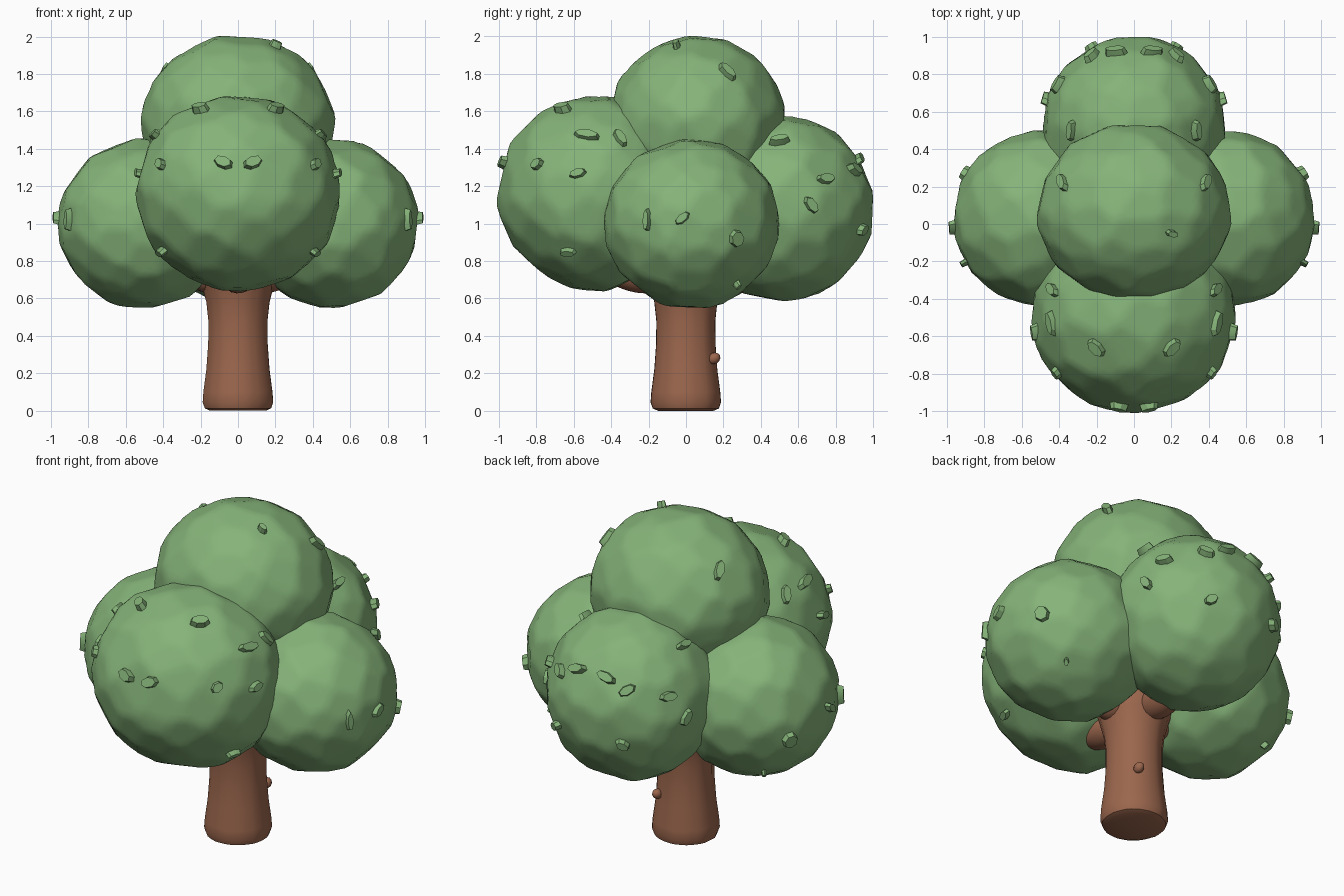
import bpy, bmesh, math, random
from mathutils import Vector, Matrix

if "Cube" in bpy.data.objects:
    bpy.data.objects.remove(bpy.data.objects["Cube"])

random.seed(7)


def material(name, rgb):
    m = bpy.data.materials.new(name)
    m.diffuse_color = (*rgb, 1)
    m.use_nodes = True
    m.node_tree.nodes["Principled BSDF"].inputs["Base Color"].default_value = m.diffuse_color
    return m


GREEN = material("leaf green", (0.235, 0.45, 0.19))
BROWN = material("bark brown", (0.33, 0.135, 0.075))


def finish(bm, name, mat, angle=40):
    me = bpy.data.meshes.new(name)
    bmesh.ops.recalc_face_normals(bm, faces=bm.faces)
    bm.to_mesh(me)
    bm.free()
    me.materials.append(mat)
    ob = bpy.data.objects.new(name, me)
    bpy.context.collection.objects.link(ob)
    bpy.ops.object.select_all(action='DESELECT')
    ob.select_set(True)
    bpy.context.view_layer.objects.active = ob
    bpy.ops.object.shade_smooth_by_angle(angle=math.radians(angle))
    return ob


def facet_planes(n):
    """Jittered, evenly spread directions with slightly varied depths."""
    planes = []
    for i in range(n):
        z = 1 - 2 * (i + 0.5) / n
        a = i * 2.39996
        r = math.sqrt(1 - z * z)
        d = Vector((r * math.cos(a), r * math.sin(a), z))
        d += Vector([random.uniform(-0.1, 0.1) for _ in range(3)])
        planes.append((d.normalized(), random.uniform(0.97, 0.995)))
    return planes


def surface(blob, d):
    """Point of the ellipsoid in direction d from its centre."""
    c, r = blob
    k = math.sqrt(sum((d[i] / r[i]) ** 2 for i in range(3)))
    return Vector(c) + d / k


def foliage(name, blob, flip=1):
    c, r = blob
    planes = facet_planes(105)
    bm = bmesh.new()
    bmesh.ops.create_icosphere(bm, subdivisions=5, radius=1)
    for v in bm.verts:
        d = v.co.normalized()
        k = min([h / d.dot(n) for n, h in planes if d.dot(n) > 0.7] + [1.02])
        v.co = Vector([c[i] + r[i] * d[i] * k for i in range(3)])
    return finish(bm, name, GREEN)


def chip(name, blob, target, length, width, roll):
    """Small raised leaf lying on the foliage surface."""
    d = (Vector(target) - Vector(blob[0])).normalized()
    p = surface(blob, d)
    n = Vector([(p[i] - blob[0][i]) / blob[1][i] ** 2 for i in range(3)]).normalized()
    rot = n.to_track_quat('Z', 'Y').to_matrix().to_4x4()
    bm = bmesh.new()
    bmesh.ops.create_cone(bm, cap_ends=True, segments=7, radius1=0.5,
                          radius2=0.46, depth=0.05)
    bmesh.ops.bevel(bm, geom=[e for e in bm.edges if all(v.co.z > 0 for v in e.verts)],
                    offset=0.04, segments=1, affect='EDGES')
    m = (Matrix.Translation(p) @ rot @ Matrix.Rotation(math.radians(roll), 4, 'Z')
         @ Matrix.Diagonal((length, width, 1, 1)))
    bmesh.ops.transform(bm, matrix=m, verts=bm.verts)
    finish(bm, name, GREEN, 30)


# Foliage balls: centre and radii
BLOBS = {
    "front": ((0, -0.485, 1.165), (0.545, 0.52, 0.52)),
    "back": ((0, 0.52, 1.08), (0.49, 0.485, 0.497)),
    "top": ((0, 0.06, 1.53), (0.515, 0.475, 0.475)),
    "right": ((0.5, 0.03, 1.0), (0.467, 0.468, 0.45)),
    "left": ((-0.5, 0.03, 1.0), (0.467, 0.468, 0.45)),
}
for key, blob in BLOBS.items():
    foliage(key + "_foliage", blob)

# Raised leaves, repeated on both sides: ball, point, length, width, roll
LEAVES = [
    ("front", (0.08, -0.98, 1.33), 0.11, 0.07, 20),
    ("front", (0.20, -0.66, 1.61), 0.12, 0.07, 0),
    ("front", (0.41, -0.36, 1.44), 0.06, 0.12, 20),
    ("front", (0.44, -0.53, 1.47), 0.06, 0.15, 80),
    ("front", (0.42, -0.80, 1.32), 0.08, 0.06, 40),
    ("front", (0.53, -0.58, 1.27), 0.10, 0.05, 15),
    ("front", (0.41, -0.63, 0.85), 0.10, 0.05, 0),
    ("right", (0.91, -0.21, 1.02), 0.04, 0.13, 0),
    ("right", (0.97, -0.02, 1.03), 0.10, 0.05, 40),
    ("right", (0.90, 0.27, 0.92), 0.09, 0.10, 20),
    ("right", (0.72, 0.27, 0.68), 0.03, 0.05, 0),
    ("back", (0.32, 0.50, 1.43), 0.12, 0.05, 10),
    ("back", (0.43, 0.76, 1.25), 0.11, 0.06, 0),
    ("back", (0.47, 0.67, 1.10), 0.06, 0.11, 35),
    ("back", (0.24, 0.92, 1.30), 0.06, 0.11, 60),
    ("back", (0.10, 0.93, 1.35), 0.13, 0.06, 20),
    ("back", (0.22, 0.93, 0.97), 0.09, 0.06, 30),
    ("top", (0.38, 0.22, 1.81), 0.06, 0.13, 30),
]
for i, (key, t, l, w, roll) in enumerate(LEAVES):
    chip(f"leaf_{i}_a", BLOBS[key], t, l, w, roll)
    other = {"right": "left"}.get(key, key)
    chip(f"leaf_{i}_b", BLOBS[other], (-t[0], t[1], t[2]), l, w, -roll)
chip("leaf_crown", BLOBS["top"], (0.2, -0.05, 1.95), 0.04, 0.07, 20)

# Trunk: turned profile of radius and height, lightly grooved
PROFILE = [(0.15, 0.0), (0.178, 0.012), (0.19, 0.045), (0.186, 0.1), (0.17, 0.22),
           (0.16, 0.36), (0.159, 0.48), (0.17, 0.58), (0.193, 0.67), (0.22, 0.76),
           (0.2, 0.9)]
N = 40
groove = [random.uniform(0.98, 1.01) for _ in range(N)]
bm = bmesh.new()
rings = [[bm.verts.new((r * groove[i] * math.cos(2 * math.pi * i / N),
                        r * groove[i] * math.sin(2 * math.pi * i / N), z))
          for i in range(N)] for r, z in PROFILE]
for a, b in zip(rings, rings[1:]):
    for i in range(N):
        j = (i + 1) % N
        bm.faces.new((a[i], a[j], b[j], b[i]))
bm.faces.new(rings[0])
bm.faces.new(rings[-1])
finish(bm, "trunk", BROWN)


def lump(name, centre, radii, tilt=0, subdiv=3):
    bm = bmesh.new()
    bmesh.ops.create_icosphere(bm, subdivisions=subdiv, radius=1)
    m = (Matrix.Translation(centre) @ Matrix.Rotation(tilt, 4, 'X')
         @ Matrix.Diagonal((*radii, 1)))
    bmesh.ops.transform(bm, matrix=m, verts=bm.verts)
    finish(bm, name, BROWN)


# Rounded branch stubs under the front and back foliage, and a bark knot
lump("front_branch", (0, -0.25, 0.73), (0.1, 0.2, 0.1), -0.15)
lump("back_branch", (0, 0.25, 0.72), (0.1, 0.19, 0.1), 0.15)
lump("side_branch_right", (0.16, 0, 0.74), (0.12, 0.1, 0.11))
lump("side_branch_left", (-0.16, 0, 0.74), (0.12, 0.1, 0.11))
lump("bark_knot", (0.09, 0.15, 0.28), (0.028, 0.036, 0.03), 0.5, 2)
